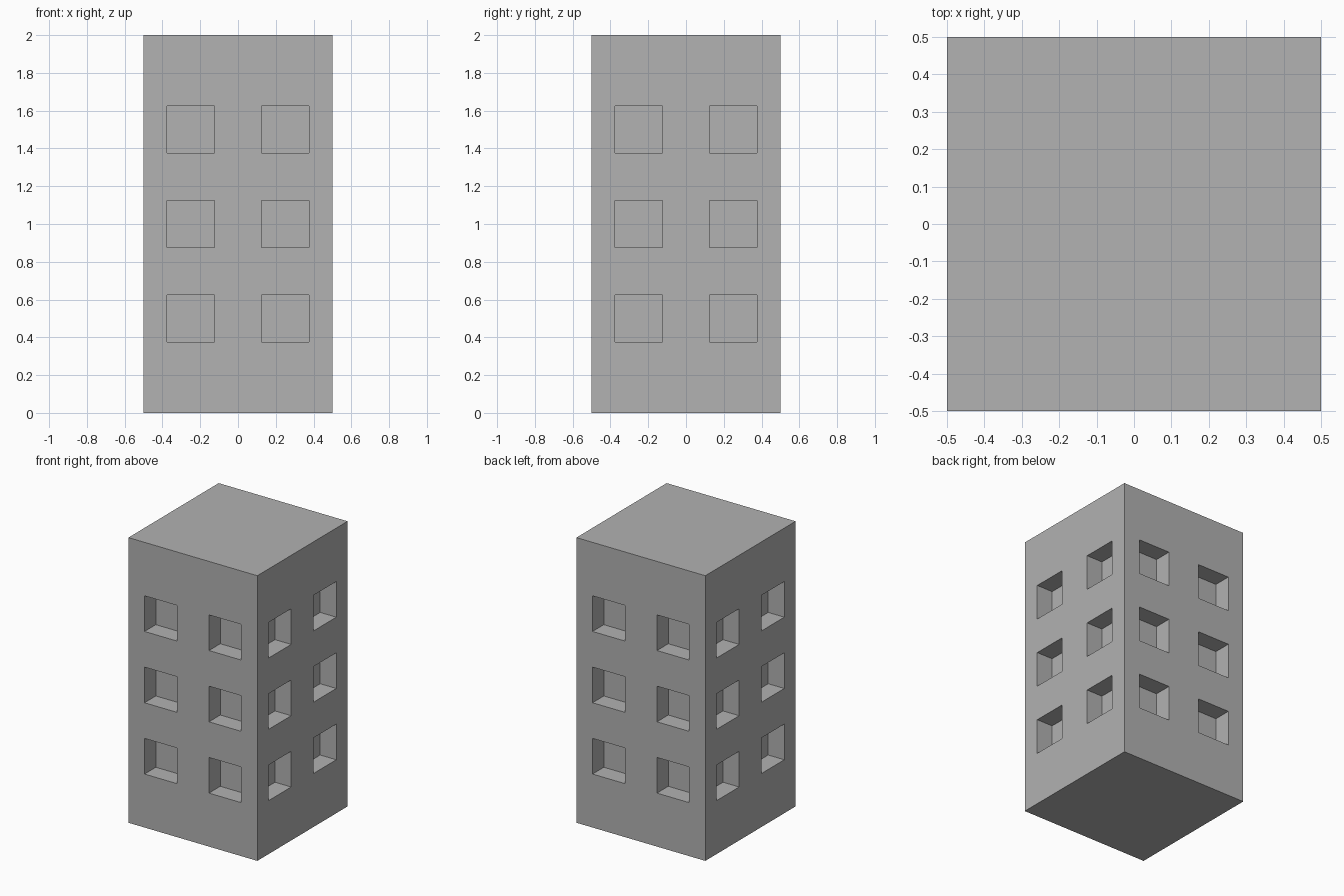
import bpy, bmesh
from mathutils import Vector

default = bpy.data.objects.get("Cube")
if default:
    bpy.data.objects.remove(default, do_unlink=True)

HEIGHT = 2.0
HALF = 0.5
WINDOW = 0.25               # window width and height
DEPTH = 0.125               # how far each window is recessed
COLUMNS = (-0.25, 0.25)     # window centres across every wall
FLOORS = (0.5, 1.0, 1.5)    # window centres up the wall

# Plain concrete colour
concrete = bpy.data.materials.new("concrete_grey")
concrete.use_nodes = True
colour = (0.445, 0.445, 0.445, 1)
concrete.diffuse_color = colour
concrete.node_tree.nodes["Principled BSDF"].inputs["Base Color"].default_value = colour

# Tower block
bm = bmesh.new()
bmesh.ops.create_cube(bm, size=1)
bmesh.ops.scale(bm, vec=(1, 1, HEIGHT), verts=bm.verts)
bmesh.ops.translate(bm, vec=(0, 0, HEIGHT / 2), verts=bm.verts)


def slice_at(axis, centres):
    """Cut the block along both edges of each window row or column."""
    normal = Vector((0, 0, 0))
    normal[axis] = 1
    for centre in centres:
        for side in (-1, 1):
            bmesh.ops.bisect_plane(
                bm, geom=bm.verts[:] + bm.edges[:] + bm.faces[:],
                plane_co=normal * (centre + side * WINDOW / 2), plane_no=normal)


slice_at(0, COLUMNS)
slice_at(1, COLUMNS)
slice_at(2, FLOORS)


def near(value, targets):
    return any(abs(value - t) < 0.01 for t in targets)


def is_window(face):
    c = face.calc_center_median()
    if abs(face.normal.z) > 0.5 or not near(c.z, FLOORS):
        return False
    across = c.x if abs(face.normal.y) > 0.5 else c.y
    return near(across, COLUMNS)


# Recessed windows on all four walls
bm.normal_update()
windows = [f for f in bm.faces if is_window(f)]
bmesh.ops.inset_individual(bm, faces=windows, thickness=0, depth=-DEPTH)
bm.normal_update()

mesh = bpy.data.meshes.new("tower_block")
bm.to_mesh(mesh)
bm.free()
mesh.materials.append(concrete)
tower = bpy.data.objects.new("tower_block", mesh)
bpy.context.collection.objects.link(tower)
